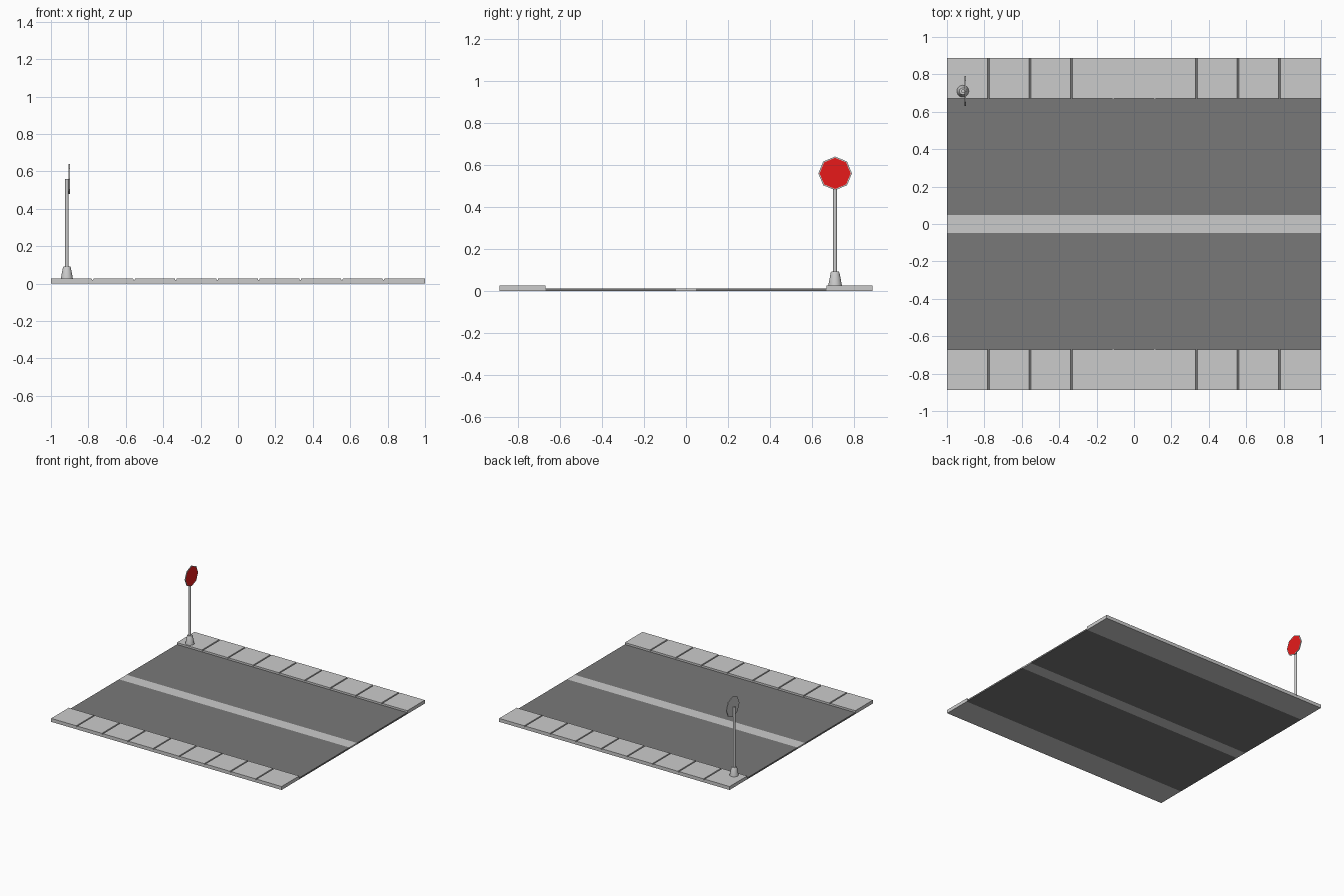
import bpy, bmesh, math
from mathutils import Matrix

if "Cube" in bpy.data.objects:
    bpy.data.objects.remove(bpy.data.objects["Cube"])


def material(name, color):
    m = bpy.data.materials.new(name)
    m.diffuse_color = color
    m.use_nodes = True
    m.node_tree.nodes["Principled BSDF"].inputs["Base Color"].default_value = m.diffuse_color
    return m


def finish(name, bm, mats=()):
    bmesh.ops.recalc_face_normals(bm, faces=bm.faces[:])
    me = bpy.data.meshes.new(name)
    bm.to_mesh(me)
    bm.free()
    ob = bpy.data.objects.new(name, me)
    bpy.context.collection.objects.link(ob)
    for m in mats:
        me.materials.append(m)
    return ob


def box(name, y0, y1, z1, mats=()):
    bm = bmesh.new()
    bmesh.ops.create_cube(bm, size=1)
    bmesh.ops.scale(bm, vec=(2, y1 - y0, z1), verts=bm.verts)
    bmesh.ops.translate(bm, vec=(0, (y0 + y1) / 2, z1 / 2), verts=bm.verts)
    return finish(name, bm, mats)


asphalt = material("asphalt", (0.19, 0.19, 0.19, 1))
red = material("sign_red", (0.8, 0.01, 0.01, 1))
grey = material("sign_grey", (0.8, 0.8, 0.8, 1))

ROAD_Y, STRIPE_Y, EDGE_Y = 0.67, 0.047, 0.888
ROAD_Z, WALK_Z = 0.012, 0.027
TILES, GROOVE, DEPTH = 9, 0.005, 0.007

# Road lanes and centre stripe
box("lane_front", -ROAD_Y, -STRIPE_Y, ROAD_Z, [asphalt])
box("lane_back", STRIPE_Y, ROAD_Y, ROAD_Z, [asphalt])
box("centre_stripe", -STRIPE_Y, STRIPE_Y, ROAD_Z)


# Pavements: grooved side profile swept across the width
def pavement(name, y0, y1):
    profile = [(-1, WALK_Z)]
    for i in range(1, TILES):
        x = -1 + 2 * i / TILES
        low = WALK_Z - DEPTH
        profile += [(x - GROOVE, WALK_Z), (x - GROOVE * 0.6, low),
                    (x + GROOVE * 0.6, low), (x + GROOVE, WALK_Z)]
    profile += [(1, WALK_Z), (1, 0), (-1, 0)]
    bm = bmesh.new()
    face = bm.faces.new([bm.verts.new((x, y0, z)) for x, z in profile])
    ext = bmesh.ops.extrude_face_region(bm, geom=[face])
    moved = [v for v in ext["geom"] if isinstance(v, bmesh.types.BMVert)]
    bmesh.ops.translate(bm, vec=(0, y1 - y0, 0), verts=moved)
    return finish(name, bm)


pavement("pavement_front", -EDGE_Y, -ROAD_Y)
pavement("pavement_back", ROAD_Y, EDGE_Y)

SIGN_X, SIGN_Y, SIGN_Z = -0.915, 0.71, 0.56


# Sign post and its tapered foot, turned from profiles
def lathe(name, profile, steps=24):
    bm = bmesh.new()
    vs = [bm.verts.new((r, 0, z)) for r, z in profile]
    es = [bm.edges.new(p) for p in zip(vs, vs[1:])]
    bmesh.ops.spin(bm, geom=vs + es, cent=(0, 0, 0), axis=(0, 0, 1),
                   angle=2 * math.pi, steps=steps)
    bmesh.ops.remove_doubles(bm, verts=bm.verts, dist=1e-5)
    ob = finish(name, bm)
    ob.location = (SIGN_X, SIGN_Y, 0)
    bpy.ops.object.select_all(action='DESELECT')
    ob.select_set(True)
    bpy.context.view_layer.objects.active = ob
    bpy.ops.object.shade_smooth_by_angle(angle=math.radians(30))
    return ob


lathe("sign_foot", [(0, WALK_Z), (0.032, WALK_Z), (0.031, 0.034),
                    (0.021, 0.087), (0.018, 0.092), (0, 0.092)])
lathe("sign_post", [(0, WALK_Z), (0.0095, WALK_Z), (0.0095, SIGN_Z), (0, SIGN_Z)])

# Octagonal plate facing +x, with red inset face
bm = bmesh.new()
bmesh.ops.create_cone(bm, cap_ends=True, segments=8, radius1=0.08,
                      radius2=0.08, depth=0.006)
bm.transform(Matrix.Rotation(math.pi / 2, 4, 'Y'))
bm.normal_update()
front = max(bm.faces, key=lambda f: f.calc_center_median().x)
bmesh.ops.inset_region(bm, faces=[front], thickness=0.006)
front.material_index = 1
plate = finish("sign_plate", bm, [grey, red])
plate.location = (-0.902, SIGN_Y, SIGN_Z)
